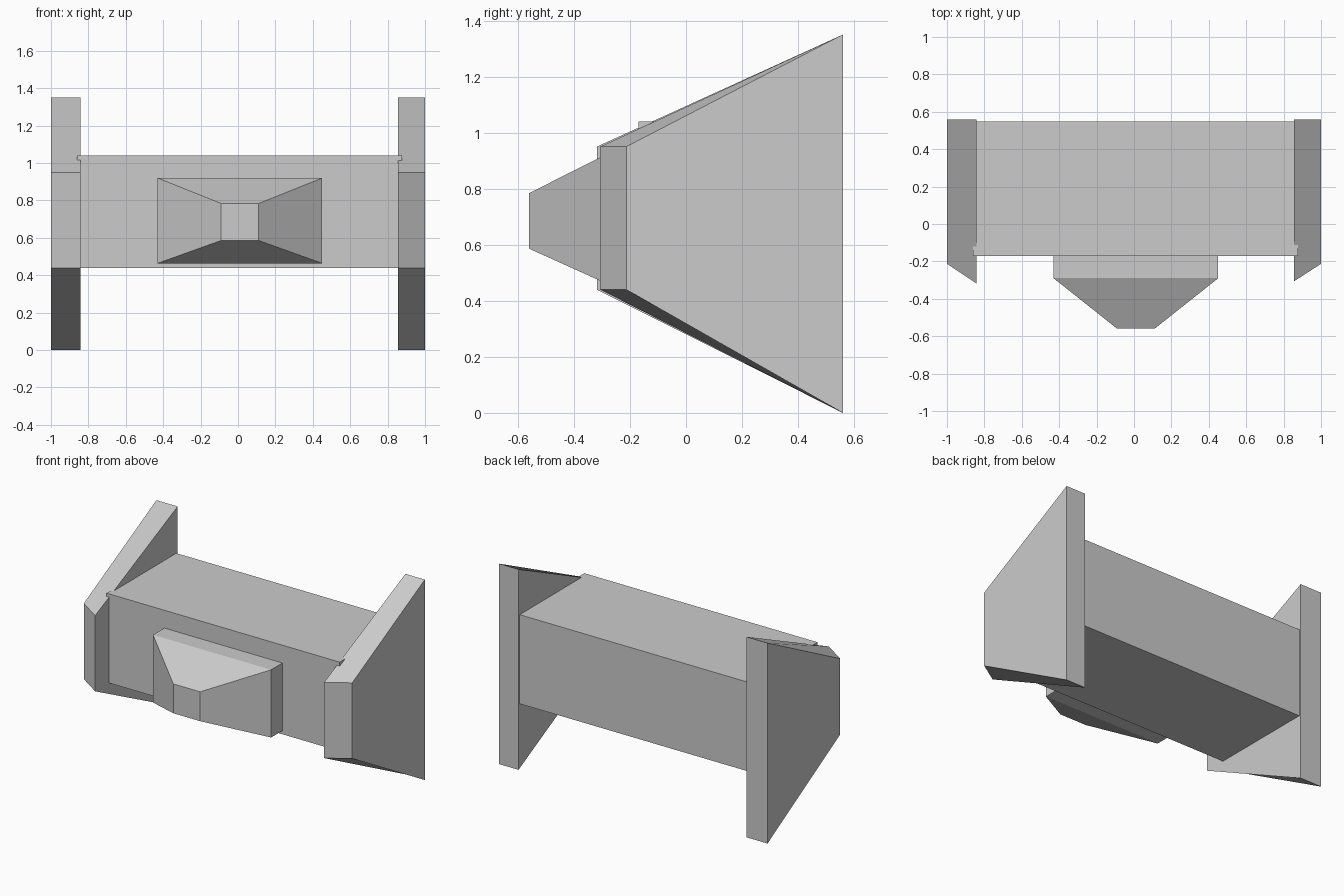
import bpy, bmesh

if "Cube" in bpy.data.objects:
    bpy.data.objects.remove(bpy.data.objects["Cube"])


def loft(name, rings):
    """Closed solid through a series of four-cornered rings."""
    bm = bmesh.new()
    loops = [[bm.verts.new(p) for p in ring] for ring in rings]
    for a, b in zip(loops, loops[1:]):
        for i in range(4):
            j = (i + 1) % 4
            bm.faces.new((a[i], a[j], b[j], b[i]))
    bm.faces.new(loops[0][::-1])
    bm.faces.new(loops[-1])
    bmesh.ops.recalc_face_normals(bm, faces=bm.faces[:])
    mesh = bpy.data.meshes.new(name)
    bm.to_mesh(mesh)
    bm.free()
    obj = bpy.data.objects.new(name, mesh)
    bpy.context.collection.objects.link(obj)
    return obj


def rect(x0, x1, y, z0, z1):
    """Upright rectangle facing along y."""
    return [(x0, y, z0), (x1, y, z0), (x1, y, z1), (x0, y, z1)]


def side(x, front):
    """Tapered side panel outline: short front edge, tall back edge."""
    return [(x, front, 0.44), (x, 0.56, 0.0), (x, 0.56, 1.35), (x, front, 0.95)]


# Main box
loft("body", [rect(-0.86, 0.877, -0.17, 0.44, 1.04),
              rect(-0.86, 0.877, 0.547, 0.44, 1.04)])

# Front block with tapered snout
loft("snout", [rect(-0.43, 0.45, -0.165, 0.464, 0.92),
               rect(-0.43, 0.45, -0.29, 0.464, 0.92),
               rect(-0.09, 0.11, -0.56, 0.586, 0.784)])

# Side panels with bevelled front edges
for name, outer, inner, inner_front in (("left_panel", -1.0, -0.842, -0.318),
                                        ("right_panel", 1.0, 0.856, -0.306)):
    loft(name, [side(outer, -0.213), side(inner, inner_front)])
